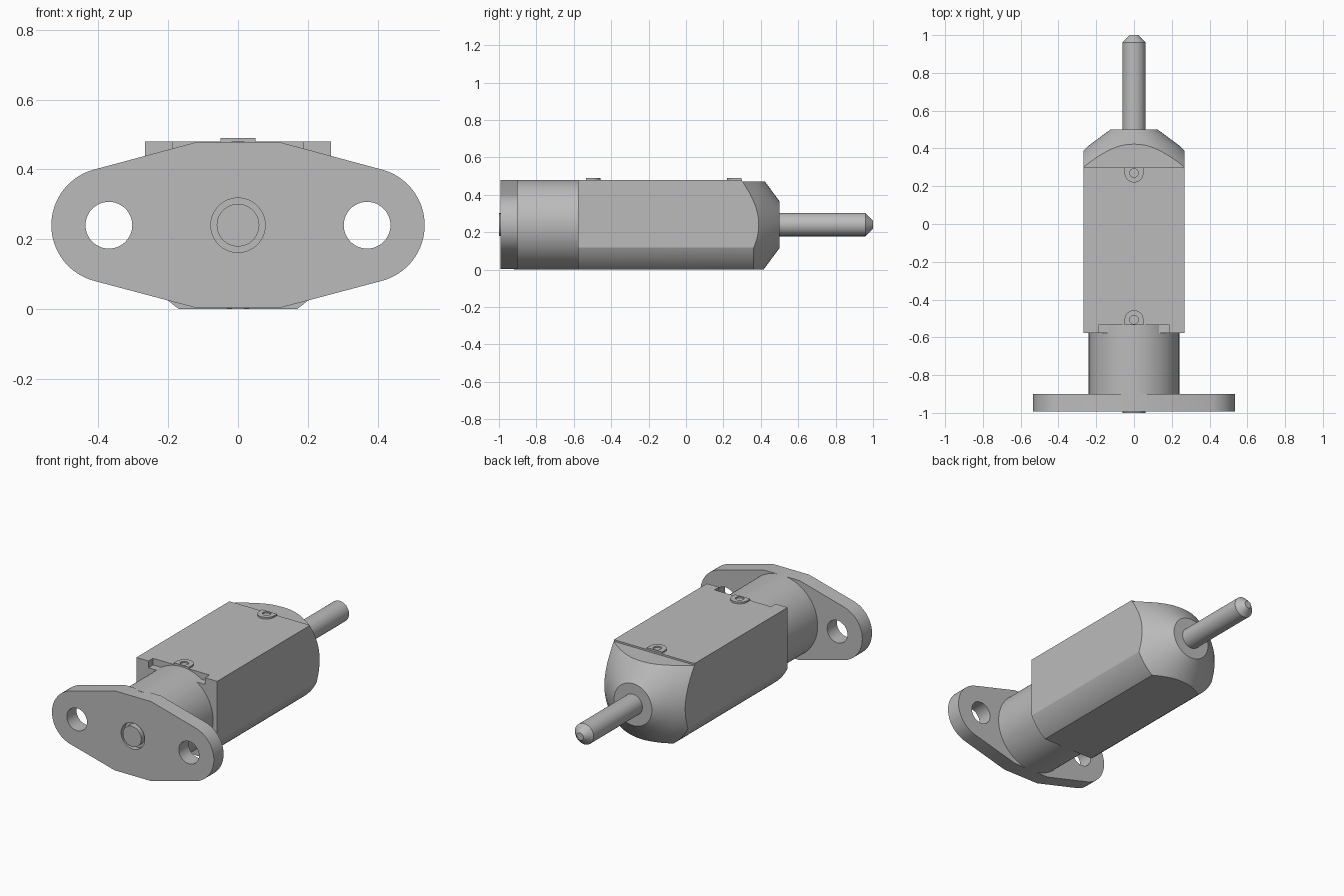
import bpy, bmesh
from math import sin, cos, pi, atan2, radians, sqrt
from mathutils import Matrix

if "Cube" in bpy.data.objects:
    bpy.data.objects.remove(bpy.data.objects["Cube"])

AXIS = 0.24  # height of the long axis

grey = bpy.data.materials.new("plain grey")
grey.use_nodes = True
colour = (0.50, 0.50, 0.50, 1)
grey.diffuse_color = colour
grey.node_tree.nodes["Principled BSDF"].inputs["Base Color"].default_value = colour


def finish(name, bm):
    bmesh.ops.recalc_face_normals(bm, faces=bm.faces)
    mesh = bpy.data.meshes.new(name)
    bm.to_mesh(mesh)
    bm.free()
    mesh.materials.append(grey)
    obj = bpy.data.objects.new(name, mesh)
    bpy.context.collection.objects.link(obj)
    return obj


def extrude(name, outline, start, end, upright=False):
    """Extrude an (x, z) outline along y, or an (x, y) outline along z."""
    bm = bmesh.new()
    place = (lambda a, b: (a, b, start)) if upright else (lambda a, b: (a, start, b))
    face = bm.faces.new([bm.verts.new(place(a, b)) for a, b in outline])
    new = bmesh.ops.extrude_face_region(bm, geom=[face])["geom"]
    step = (0, 0, end - start) if upright else (0, end - start, 0)
    bmesh.ops.translate(bm, vec=step, verts=[v for v in new if isinstance(v, bmesh.types.BMVert)])
    return finish(name, bm)


def lathe(name, profile, sides=96):
    """Revolve (radius, y) points about the long axis, closing both ends."""
    bm = bmesh.new()
    rings = [[bm.verts.new((r * cos(2 * pi * i / sides), y, AXIS + r * sin(2 * pi * i / sides)))
              for i in range(sides)] for r, y in profile]
    for a, b in zip(rings, rings[1:]):
        for i in range(sides):
            j = (i + 1) % sides
            bm.faces.new((a[i], a[j], b[j], b[i]))
    bm.faces.new(rings[0])
    bm.faces.new(rings[-1])
    return finish(name, bm)


def box(name, low, high):
    return extrude(name, [(low[0], low[2]), (high[0], low[2]), (high[0], high[2]), (low[0], high[2])],
                   low[1], high[1])


def arc(cx, cy, r, a0, a1, n):
    return [(cx + r * cos(a0 + (a1 - a0) * i / n), cy + r * sin(a0 + (a1 - a0) * i / n))
            for i in range(n + 1)]


def cut(obj, tool, operation="DIFFERENCE"):
    mod = obj.modifiers.new(tool.name, "BOOLEAN")
    mod.operation, mod.object, mod.solver = operation, tool, "EXACT"
    bpy.context.view_layer.objects.active = obj
    bpy.ops.object.modifier_apply(modifier=mod.name)
    bpy.data.objects.remove(tool)


def smooth(obj):
    bpy.ops.object.select_all(action="DESELECT")
    obj.select_set(True)
    bpy.context.view_layer.objects.active = obj
    bpy.ops.object.shade_smooth_by_angle(angle=radians(25))


# Body: flat top, sides and bottom, with rounded lower corners
half, round_r = 0.267, 0.294
low_angle = atan2(-AXIS, sqrt(round_r ** 2 - AXIS ** 2))
side_angle = atan2(-sqrt(round_r ** 2 - half ** 2), half)
corner = arc(0, AXIS, round_r, low_angle, side_angle, 10)
right_half = corner + [(half, 0.48)]
body = extrude("body", right_half + [(-x, z) for x, z in reversed(right_half)], -0.578, 0.52)

# Turned nose, lowered strip behind the nose, and notch over the neck
cut(body, lathe("nose_envelope", [(0.6, -0.7), (0.6, 0.06), (0.352, 0.302), (0.294, 0.362),
                                  (0.267, 0.389), (0.24, 0.415), (0.125, 0.5)], 128), "INTERSECT")
cut(body, box("top_step", (-0.4, 0.3, 0.47), (0.4, 0.6, 0.6)))
cut(body, box("neck_notch", (-0.187, -0.7, 0.44), (0.187, -0.535, 0.6)))
smooth(body)

# Neck
smooth(lathe("neck", [(0.24, -0.92), (0.24, -0.535)]))

# Mounting flange with two bolt holes and a bored centre
lean = radians(76)
end = arc(0.37, AXIS, 0.165, -lean, lean, 32)
right_edge = [(0.12, 0.003)] + end + [(0.12, 0.478)]
flange = extrude("flange", right_edge + [(-x, z) for x, z in reversed(right_edge)], -0.992, -0.9)
for side in (-1, 1):
    cut(flange, extrude("bolt_hole", arc(side * 0.37, AXIS, 0.067, 0, 2 * pi * 47 / 48, 47), -1.1, -0.8))
cut(flange, lathe("centre_bore", [(0.078, -1.1), (0.078, -0.96)], 64))
smooth(flange)

# Plunger in the flange, and the long pin at the back
smooth(lathe("front_plunger", [(0.061, -1.0), (0.061, -0.95)], 64))
smooth(lathe("rear_pin", [(0.062, 0.45), (0.062, 0.96), (0.022, 1.0)], 64))

# U-shaped bosses on top, each with a small recess
for name, y, direction in (("rear_boss", 0.27, 1), ("front_boss", -0.507, -1)):
    tip = arc(0, 0, 0.05, pi, 2 * pi, 24) + [(0.05, 0.028), (-0.05, 0.028)]
    boss = extrude(name, [(x, y + direction * v) for x, v in tip], 0.47, 0.49, True)
    cut(boss, extrude("recess", arc(0, y, 0.023, 0, 2 * pi * 23 / 24, 23), 0.482, 0.6, True))
    smooth(boss)
